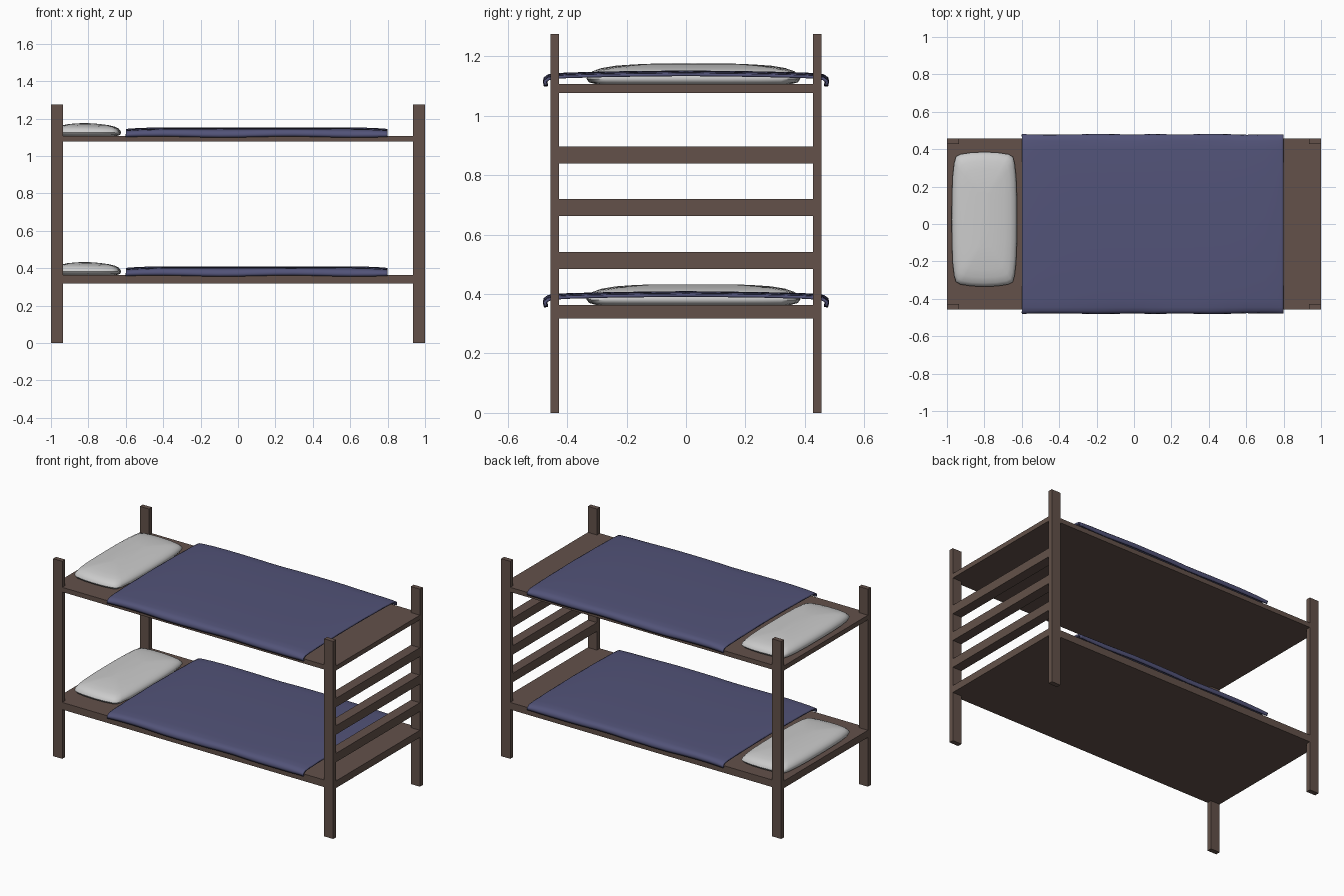
import bpy, bmesh, math

if "Cube" in bpy.data.objects:
    bpy.data.objects.remove(bpy.data.objects["Cube"])

def material(name, rgb):
    m = bpy.data.materials.new(name)
    m.diffuse_color = (*rgb, 1)
    m.use_nodes = True
    m.node_tree.nodes["Principled BSDF"].inputs["Base Color"].default_value = m.diffuse_color
    return m

WOOD = material("dark_wood", (0.125, 0.083, 0.068))
NAVY = material("navy_cloth", (0.085, 0.087, 0.19))

def finish(name, bm, mat=None, smooth=None):
    bmesh.ops.recalc_face_normals(bm, faces=bm.faces)
    me = bpy.data.meshes.new(name)
    bm.to_mesh(me)
    bm.free()
    ob = bpy.data.objects.new(name, me)
    bpy.context.collection.objects.link(ob)
    if mat:
        me.materials.append(mat)
    if smooth:
        bpy.ops.object.select_all(action='DESELECT')
        bpy.context.view_layer.objects.active = ob
        ob.select_set(True)
        bpy.ops.object.shade_smooth_by_angle(angle=math.radians(smooth))
    return ob

def prism(name, outline, z0, z1):
    bm = bmesh.new()
    f = bm.faces.new([bm.verts.new((x, y, z0)) for x, y in outline])
    ext = bmesh.ops.extrude_face_region(bm, geom=[f])
    for v in ext["geom"]:
        if isinstance(v, bmesh.types.BMVert):
            v.co.z = z1
    return finish(name, bm, WOOD)

def box(name, x0, x1, y0, y1, z0, z1):
    return prism(name, [(x0, y0), (x1, y0), (x1, y1), (x0, y1)], z0, z1)

X, Y = 1.0, 0.457       # outer frame
PX, PY = 0.935, 0.427   # inner edges of the posts

# Corner posts
for sx, side in ((-1, "left"), (1, "right")):
    for sy, end in ((-1, "front"), (1, "back")):
        xs, ys = sorted((sx * PX, sx * X)), sorted((sy * PY, sy * Y))
        box(f"{end}_{side}_post", *xs, *ys, 0, 1.275)

# Ladder rungs between the right posts
for i, z in enumerate((0.485, 0.663, 0.84)):
    box(f"ladder_rung_{i + 1}", PX, X, -PY, PY, z, z + 0.057)

# Pillow: bulged rectangle lofted through stacked rings
def pillow(name, z):
    quarter = [(0.175, 0.0), (0.174, 0.12), (0.170, 0.23), (0.162, 0.30),
               (0.152, 0.335), (0.128, 0.348), (0.07, 0.357), (0.0, 0.36)]
    half = quarter + [(-x, y) for x, y in quarter[-2::-1]]
    outline = half + [(x, -y) for x, y in half[-2:0:-1]]
    rings = [(0.0, 0.022), (0.006, 0.006), (0.018, 0.0), (0.03, 0.003), (0.043, 0.014),
             (0.053, 0.035), (0.060, 0.065), (0.065, 0.11), (0.068, 0.15)]
    bm = bmesh.new()
    loops = []
    for h, inset in rings:
        kx, ky = (0.175 - inset) / 0.175, (0.36 - inset * 1.4) / 0.36
        loops.append([bm.verts.new((-0.80 + x * kx, 0.025 + y * ky,
                      z + h - 0.03 * h / 0.068 * x * kx)) for x, y in outline])
    n = len(outline)
    for a, b in zip(loops, loops[1:]):
        for i in range(n):
            bm.faces.new((a[i], a[(i + 1) % n], b[(i + 1) % n], b[i]))
    bm.faces.new(loops[0])
    bm.faces.new(loops[-1])
    return finish(name, bm, None, 50)

# Blanket: thin sheet stretched over the bed with drooping, slightly wavy sides
def blanket(name, z):
    edge = [(0.474, -0.006), (0.477, 0.008), (0.474, 0.022), (0.463, 0.031),
            (0.445, 0.036), (0.40, 0.039), (0.25, 0.043)]
    profile = [(-y, h) for y, h in edge] + [(0, 0.046)] + edge[::-1]
    bm = bmesh.new()
    rows = []
    stations = [0, 0.012, 0.04] + [0.1 * i for i in range(1, 14)] + [1.36, 1.388, 1.4]
    for s in stations:
        x = -0.6 + s
        d = min(s, 1.4 - s)
        drop = 0.009 * math.exp(-d / 0.08)
        wave = 0.004 * math.sin(s * 11) - 0.004 * (1 - math.sin(math.pi * s / 1.4))
        row = []
        for y, h in profile:
            side = max(0, abs(y) - 0.44) / 0.035
            yy = y + math.copysign(wave * side, y)
            hh = h - (drop if h > 0.02 else 0) + 0.003 * side * math.sin(s * 9)
            row.append(bm.verts.new((x, yy, z + hh)))
        rows.append(row)
    for a, b in zip(rows, rows[1:]):
        for i in range(len(a) - 1):
            bm.faces.new((a[i], b[i], b[i + 1], a[i + 1]))
    ob = finish(name, bm, NAVY, 50)
    # make the sheet grow inwards, whichever way the normals came out
    up = sum(p.normal.z for p in ob.data.polygons) > 0
    mod = ob.modifiers.new("thickness", 'SOLIDIFY')
    mod.thickness = 0.01
    mod.offset = -1 if up else 1
    return ob

# Both bunks: notched board, pillow and blanket
notched = [(-PX, -Y), (PX, -Y), (PX, -PY), (X, -PY), (X, PY), (PX, PY),
           (PX, Y), (-PX, Y), (-PX, PY), (-X, PY), (-X, -PY), (-PX, -PY)]
for level, z0, z1 in (("lower", 0.318, 0.364), ("upper", 1.077, 1.107)):
    prism(f"{level}_bed_board", notched, z0, z1)
    pillow(f"{level}_pillow", z1)
    blanket(f"{level}_blanket", z1)
